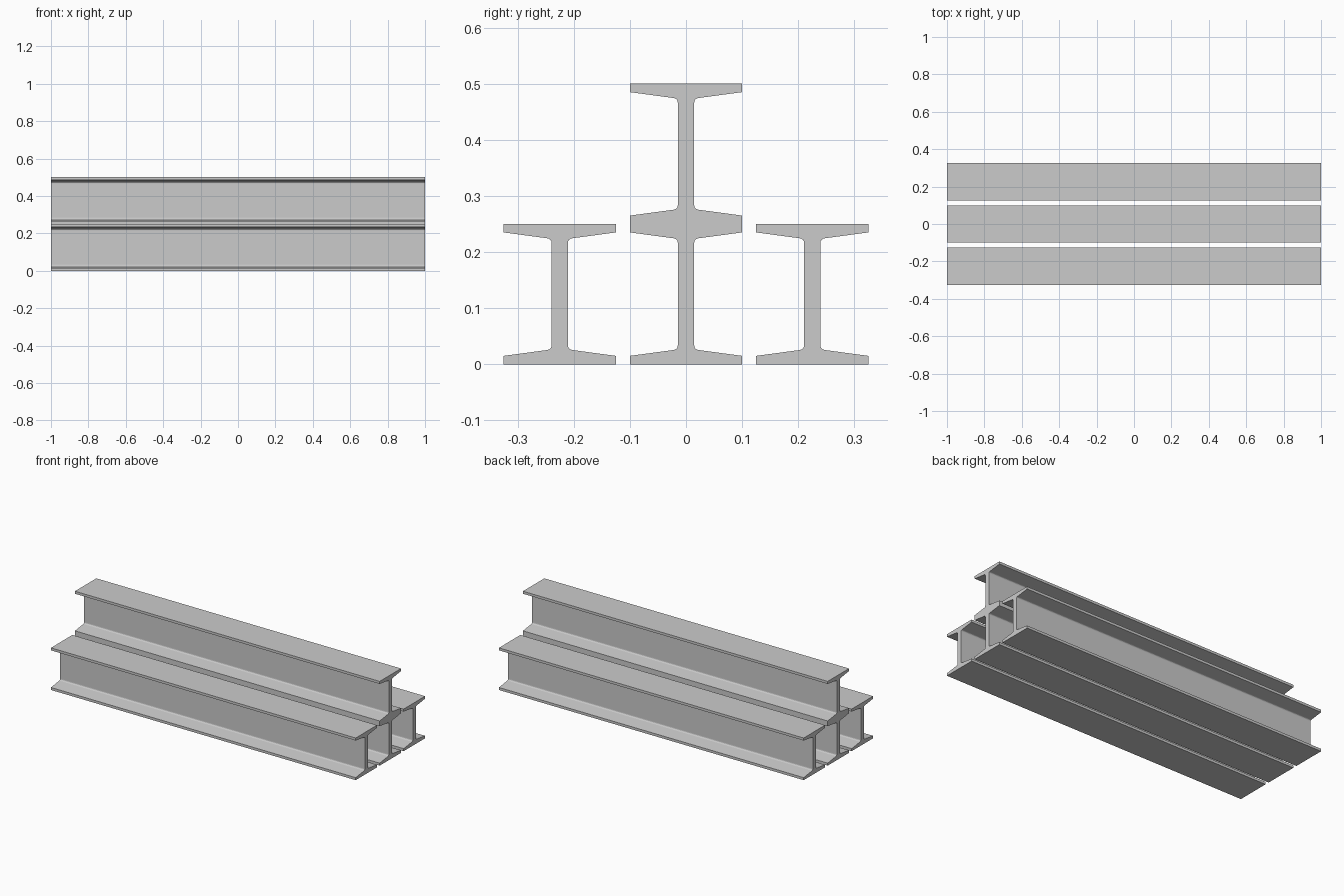
import bpy
import bmesh
from mathutils import Vector

if "Cube" in bpy.data.objects:
    bpy.data.objects.remove(bpy.data.objects["Cube"])

LENGTH, HALF_W, HEIGHT = 2.0, 0.1, 0.25
WEB, TIP, ROOT = 0.0145, 0.015, 0.0265   # half web, flange tip and root thickness
FILLET, STEPS = 0.008, 4


def beam_profile():
    # One quarter: flange bottom corner, sloped flange, rounded root
    tip, root = Vector((HALF_W, TIP)), Vector((WEB, ROOT))
    start = root + (tip - root).normalized() * FILLET
    end = root + Vector((0, FILLET))
    quarter = [Vector((HALF_W, 0)), tip]
    for i in range(STEPS + 1):
        t = i / STEPS
        quarter.append(start * (1 - t) ** 2 + root * 2 * t * (1 - t) + end * t * t)
    # Mirror up, then across
    right = quarter + [Vector((p.x, HEIGHT - p.y)) for p in reversed(quarter)]
    return right + [Vector((-p.x, p.y)) for p in reversed(right)]


def make_beam(name, y, z):
    bm = bmesh.new()
    face = bm.faces.new([bm.verts.new((-LENGTH / 2, p.x, p.y)) for p in beam_profile()])
    new = bmesh.ops.extrude_face_region(bm, geom=[face], use_keep_orig=True)["geom"]
    bmesh.ops.translate(bm, vec=(LENGTH, 0, 0),
                        verts=[g for g in new if isinstance(g, bmesh.types.BMVert)])
    bmesh.ops.recalc_face_normals(bm, faces=bm.faces)
    mesh = bpy.data.meshes.new(name)
    bm.to_mesh(mesh)
    bm.free()
    obj = bpy.data.objects.new(name, mesh)
    obj.location = (0, y, z)
    bpy.context.collection.objects.link(obj)


# Three beams on the ground, one stacked on the middle
make_beam("front_beam", -0.225, 0)
make_beam("middle_beam", 0, 0)
make_beam("back_beam", 0.225, 0)
make_beam("stacked_beam", 0, HEIGHT)
